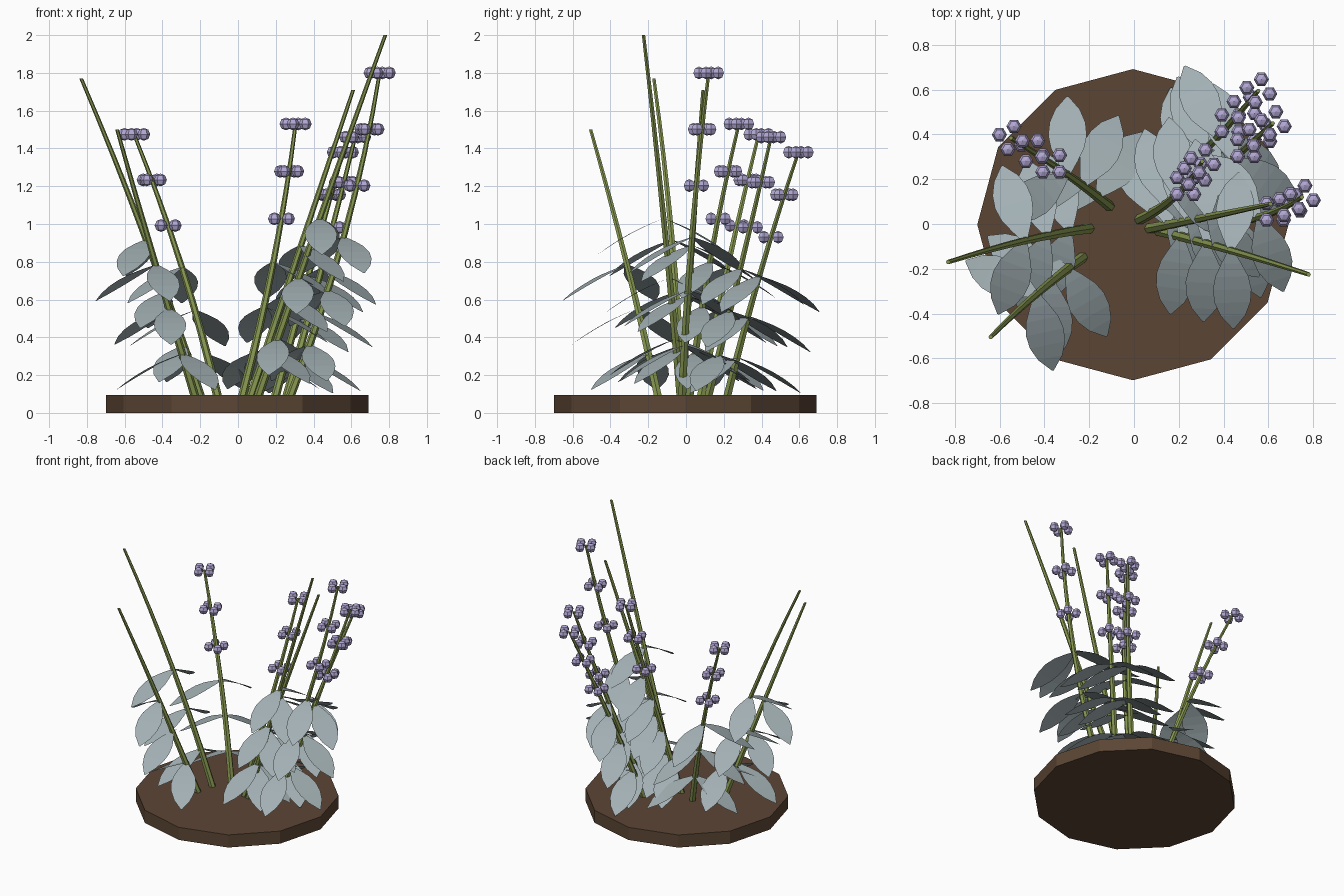
import bpy, bmesh, math
from mathutils import Vector, Matrix

cube = bpy.data.objects.get("Cube")
if cube:
    bpy.data.objects.remove(cube, do_unlink=True)


def material(name, rgb):
    m = bpy.data.materials.new(name)
    m.use_nodes = True
    m.diffuse_color = (*rgb, 1)
    m.node_tree.nodes["Principled BSDF"].inputs["Base Color"].default_value = (*rgb, 1)
    return m


SOIL = material("brown_soil", (0.105, 0.06, 0.034))
STEM = material("olive_green", (0.24, 0.31, 0.08))
LEAF = material("sage_grey", (0.36, 0.43, 0.45))
BLOOM = material("lavender", (0.45, 0.39, 0.66))


def finish(bm, name, mat):
    mesh = bpy.data.meshes.new(name)
    bm.to_mesh(mesh)
    bm.free()
    mesh.materials.append(mat)
    obj = bpy.data.objects.new(name, mesh)
    bpy.context.scene.collection.objects.link(obj)
    return obj


SOIL_TOP = 0.095
MID = 0.65      # fraction of the height where the middle path point sits


def path(plant, s):
    """Point on a gently bent stem, s from 0 at the soil to 1 at the tip."""
    base, mid, top = (Vector(plant[k]) for k in ("base", "mid", "tip"))
    w0 = (s - MID) * (s - 1) / MID
    w1 = s * (s - 1) / (MID * (MID - 1))
    w2 = s * (s - MID) / (1 - MID)
    xy = base * w0 + mid * w1 + top * w2
    return Vector((xy.x, xy.y, SOIL_TOP + (plant["height"] - SOIL_TOP) * s))


def add_stem(bm, plant, sides=6, steps=8):
    rings = []
    for i in range(steps + 1):
        s = i / steps
        c, r = path(plant, s), 0.024 - 0.014 * s
        rings.append([bm.verts.new(c + Vector((r * math.cos(a), r * math.sin(a), 0)))
                      for a in (math.tau * k / sides for k in range(sides))])
    for lo, hi in zip(rings, rings[1:]):
        for k in range(sides):
            n = (k + 1) % sides
            bm.faces.new((lo[k], lo[n], hi[n], hi[k]))
    bm.faces.new(rings[0][::-1])
    bm.faces.new(rings[-1])


LEAF_HALF_WIDTHS = (0.012, 0.045, 0.074, 0.086, 0.08, 0.055, 0.004)


def add_leaf(bm, origin, angle, length=0.35, drop=0.19):
    out = Vector((math.cos(angle), math.sin(angle), 0))
    side = Vector((-out.y, out.x, 0))
    rows = []
    for i, w in enumerate(LEAF_HALF_WIDTHS):
        t = i / (len(LEAF_HALF_WIDTHS) - 1)
        c = origin + out * length * t
        c.z -= drop * (0.65 * t + 0.35 * t * t)
        rows.append((bm.verts.new(c - side * w), bm.verts.new(c + side * w)))
    for a, b in zip(rows, rows[1:]):
        bm.faces.new((a[0], b[0], b[1], a[1]))


def add_whorl(bm, centre, turn):
    for k in range(4):
        a = turn + k * math.pi / 2
        p = centre + Vector((math.cos(a), math.sin(a), 0)) * 0.053
        bmesh.ops.create_uvsphere(bm, u_segments=6, v_segments=4, radius=0.034,
                                  matrix=Matrix.Translation(p) @ Matrix.Rotation(math.pi / 6, 4, "Z"))


# Soil disc
bm = bmesh.new()
bmesh.ops.create_cone(bm, cap_ends=True, segments=12, radius1=0.695, radius2=0.695,
                      depth=SOIL_TOP, matrix=Matrix.Translation((-0.005, -0.003, SOIL_TOP / 2)))
finish(bm, "soil_disc", SOIL)


def plant(name, base, mid, tip, height, leaves, spread, bloom):
    return dict(name=name, base=base, mid=mid, tip=tip, height=height,
                leaves=leaves, spread=spread, bloom=bloom)


# Leaf angles run from the lowest pair to the highest; spread is the turn to the second leaf
PLANTS = [
    plant("tall_right", (0.11, -0.03), (0.54, -0.15), (0.78, -0.225), 2.0, (-98, -92, -88), 172, False),
    plant("tall_left", (-0.2, -0.02), (-0.59, -0.1), (-0.83, -0.17), 1.77, (248, 248, 250), -143, False),
    plant("front_left", (-0.23, -0.15), (-0.5, -0.37), (-0.64, -0.505), 1.5, (-60, -88, -78), -127, False),
    plant("inner_right", (0.07, -0.02), (0.42, 0.05), (0.61, 0.09), 1.71, (100, 100, 100), -150, False),
    plant("outer_right", (0.28, -0.02), (0.63, 0.055), (0.75, 0.12), 1.8, (-75, -75, -72), 200, True),
    plant("centre", (0.025, 0.02), (0.23, 0.17), (0.305, 0.28), 1.53, (113, 105, 95), -120, True),
    plant("back_right", (0.26, 0.12), (0.5, 0.34), (0.62, 0.45), 1.46, (120, 120, 105), -140, True),
    plant("far_back", (0.2, 0.22), (0.43, 0.45), (0.555, 0.595), 1.38, (105, 110, 115), -150, True),
    plant("back_left", (-0.11, 0.08), (-0.37, 0.27), (-0.55, 0.385), 1.475, (55, 63, 90), 125, True),
]

for p in PLANTS:
    # Tapered stem
    bm = bmesh.new()
    add_stem(bm, p)
    finish(bm, p["name"] + "_stem", STEM)

    # Leaf pairs
    bm = bmesh.new()
    for s, degrees in zip((0.155, 0.325, 0.49), p["leaves"]):
        for turn in (0, p["spread"]):
            add_leaf(bm, path(p, s), math.radians(degrees + turn))
    finish(bm, p["name"] + "_leaves", LEAF)

    # Flower whorls
    if p["bloom"]:
        bm = bmesh.new()
        for k, s in enumerate((MID, 0.825, 1.0)):
            add_whorl(bm, path(p, s), math.radians(45 + 15 * k))
        finish(bm, p["name"] + "_flowers", BLOOM)
